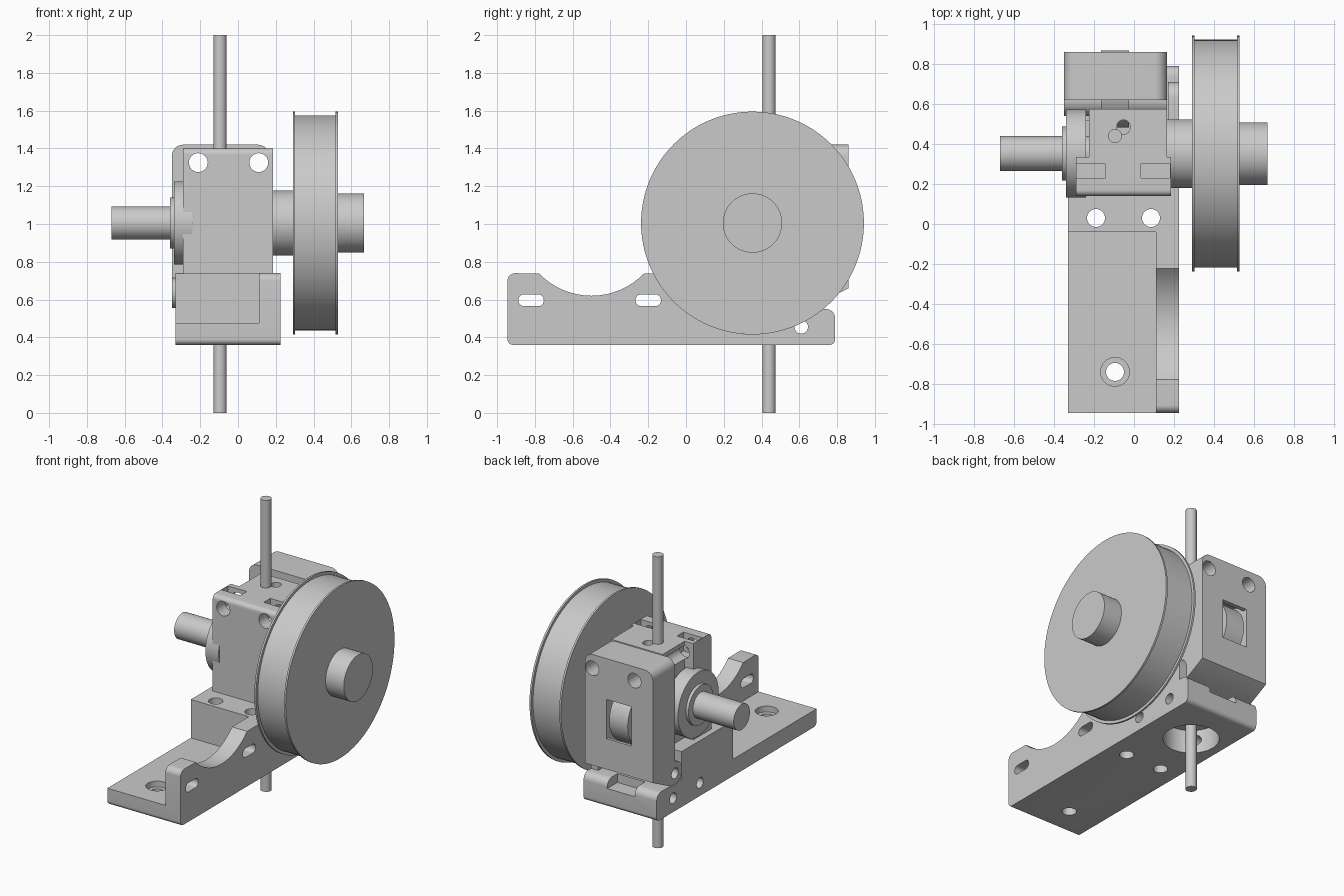
import bpy
import bmesh
from math import atan2, cos, sin, tan, pi, radians, remainder
from mathutils import Vector

if "Cube" in bpy.data.objects:
    bpy.data.objects.remove(bpy.data.objects["Cube"])

grey = bpy.data.materials.new("plain grey")
grey.use_nodes = True
GREY = (0.59, 0.59, 0.59, 1)
grey.diffuse_color = GREY
grey.node_tree.nodes["Principled BSDF"].inputs["Base Color"].default_value = GREY


def fillet(corners, steps=8):
    """Outline from (u, v) or (u, v, radius) corners."""
    out = []
    n = len(corners)
    for i, c in enumerate(corners):
        p = Vector(c[:2])
        if len(c) < 3:
            out.append(p)
            continue
        a = (Vector(corners[i - 1][:2]) - p).normalized()
        b = (Vector(corners[(i + 1) % n][:2]) - p).normalized()
        half = a.angle(b) / 2
        centre = p + (a + b).normalized() * c[2] / sin(half)
        start = p + a * c[2] / tan(half) - centre
        end = p + b * c[2] / tan(half) - centre
        first = atan2(start.y, start.x)
        sweep = remainder(atan2(end.y, end.x) - first, 2 * pi)
        for k in range(steps + 1):
            t = first + sweep * k / steps
            out.append(centre + c[2] * Vector((cos(t), sin(t))))
    return out


def prism(name, corners, axis, lo, hi):
    """Extrude an outline along an axis; outline uses the other two axes in order."""
    place = {"x": lambda p, t: (t, p[0], p[1]),
             "y": lambda p, t: (p[0], t, p[1]),
             "z": lambda p, t: (p[0], p[1], t)}[axis]
    bm = bmesh.new()
    pts = fillet(corners)
    rings = [[bm.verts.new(place(p, t)) for p in pts] for t in (lo, hi)]
    for ring in rings:
        bm.faces.new(ring)
    for i in range(len(pts)):
        j = (i + 1) % len(pts)
        bm.faces.new((rings[0][i], rings[0][j], rings[1][j], rings[1][i]))
    bmesh.ops.recalc_face_normals(bm, faces=bm.faces)
    mesh = bpy.data.meshes.new(name)
    bm.to_mesh(mesh)
    bm.free()
    mesh.materials.append(grey)
    ob = bpy.data.objects.new(name, mesh)
    bpy.context.collection.objects.link(ob)
    return ob


def disc(name, u, v, r, axis, lo, hi, sides=48):
    pts = [(u + r * cos(2 * pi * k / sides), v + r * sin(2 * pi * k / sides))
           for k in range(sides)]
    return prism(name, pts, axis, lo, hi)


def box(name, x0, x1, y0, y1, z0, z1):
    return prism(name, [(x0, y0), (x1, y0), (x1, y1), (x0, y1)], "z", z0, z1)


def combine(target, tool, operation="DIFFERENCE"):
    tool.hide_render = True
    mod = target.modifiers.new("shape", "BOOLEAN")
    mod.operation = operation
    mod.solver = "EXACT"
    mod.object = tool
    bpy.ops.object.select_all(action="DESELECT")
    bpy.context.view_layer.objects.active = target
    target.select_set(True)
    bpy.ops.object.modifier_apply(modifier=mod.name)
    bpy.data.objects.remove(tool)


AXLE = (0.352, 1.005)
HINGE = (0.62, 0.635)
ROD = (-0.095, 0.44)
parts = []

# Base with curved side wall and rear step
groove = [(-0.5 + 0.386 * sin(a), 1.006 - 0.386 * cos(a))
          for a in (radians(-46 + 92 * k / 16) for k in range(17))]
base = prism("base", [(-0.945, 0.36, 0.03), (-0.945, 0.74, 0.04)] + groove +
             [(0.52, 0.74), (0.52, 0.55), (0.79, 0.55, 0.05), (0.79, 0.36, 0.03)],
             "x", -0.33, 0.225)
combine(base, prism("hinge_ear", [(0.45, 0.5), (0.45, 0.74), (0.71, 0.74, 0.08), (0.71, 0.5)],
                    "x", 0.17, 0.225), "UNION")
combine(base, box("slab_cut", -0.5, 0.11, -1.1, -0.04, 0.475, 0.9))
combine(base, box("rear_notch", -0.165, 0.045, 0.68, 0.9, 0.49, 0.7))
combine(base, disc("nozzle_recess", *ROD, 0.175, "z", 0.3, 0.52))
for x in (-0.19, 0.085):
    combine(base, disc("mount_hole", x, 0.03, 0.045, "z", 0.2, 0.9, 32))
combine(base, disc("slab_hole", -0.095, -0.74, 0.045, "z", 0.2, 0.9, 32))
combine(base, disc("slab_counterbore", -0.095, -0.74, 0.072, "z", 0.435, 0.9, 32))
for y, z in ((0.32, 0.45), (0.61, 0.455), HINGE):
    combine(base, disc("cross_hole", y, z, 0.036, "x", -0.5, 0.5, 32))
for y in (-0.82, -0.2):
    combine(base, prism("wall_slot", [(y - 0.067, 0.565, 0.029), (y + 0.067, 0.565, 0.029),
                                      (y + 0.067, 0.627, 0.029), (y - 0.067, 0.627, 0.029)],
                        "x", 0.1, 0.3))
parts.append(base)

# Main body, narrower at the back
body = prism("drive_body", [(0.14, 0.735), (0.14, 1.4, 0.03), (0.575, 1.4), (0.575, 0.735)],
             "x", -0.29, 0.185)
combine(body, box("left_relief", -0.4, -0.225, 0.335, 0.7, 0.6, 1.5))
combine(body, box("right_relief", 0.165, 0.3, 0.335, 0.7, 0.6, 1.5))
combine(body, box("idler_opening", -0.19, 0, 0.43, 0.7, 0.8, 1.21))
for x0, hole_x in ((-0.287, -0.21), (0.035, 0.11)):
    combine(body, box("nut_slot", x0, x0 + 0.145, 0.23, 0.3, 1.27, 1.5))
    combine(body, disc("screw_hole", hole_x, 1.325, 0.05, "y", 0, 0.8, 32))
combine(body, prism("feed_hole", [(-0.085, 0.45, 0.03), (-0.02, 0.45, 0.03),
                                  (-0.02, 0.52, 0.03), (-0.085, 0.52, 0.03)], "z", 1.15, 1.5))
parts.append(body)

# Hinged pressure lever with a window for the roller
lever = prism("pressure_lever", [(0.62, 1.42), (0.86, 1.42), (0.86, 0.66), (0.66, 0.56),
                                 (0.62, 0.56)], "x", -0.35, 0.165)
combine(lever, prism("lever_outline", [(-0.35, 0.4), (-0.35, 1.42, 0.06), (0.165, 1.42, 0.06),
                                       (0.165, 0.4)], "y", 0.4, 1), "INTERSECT")
combine(lever, disc("hinge_knuckle", *HINGE, 0.079, "x", -0.35, 0.165), "UNION")
combine(lever, disc("hinge_hole", *HINGE, 0.036, "x", -0.5, 0.5, 32))
combine(lever, box("roller_window", -0.19, 0, 0.5, 1, 0.87, 1.14))
combine(lever, disc("roller_clearance", 0.675, 1.0, 0.21, "x", -0.19, 0))
for x in (-0.21, 0.11):
    combine(lever, disc("screw_hole", x, 1.325, 0.05, "y", 0.4, 1, 32))
parts.append(lever)

# Roller and filament
parts.append(disc("pressure_roller", 0.675, 1.0, 0.193, "x", -0.165, -0.025, 64))
parts.append(disc("filament_rod", *ROD, 0.035, "z", 0, 2, 32))

# Drive shaft, bearing, pulley and knob
for name, r, lo, hi in (("drive_shaft", 0.088, -0.67, 0.25),
                        ("bearing_inner_ring", 0.135, -0.36, -0.28),
                        ("bearing_outer_ring", 0.22, -0.34, -0.24),
                        ("pulley_boss", 0.172, 0.15, 0.3),
                        ("pulley_rim", 0.57, 0.295, 0.52),
                        ("pulley_inner_flange", 0.59, 0.29, 0.303),
                        ("pulley_outer_flange", 0.59, 0.516, 0.529),
                        ("pulley_knob", 0.157, 0.52, 0.667)):
    parts.append(disc(name, *AXLE, r, "x", lo, hi, 96))

# Smooth round walls, crisp edges
bpy.ops.object.select_all(action="DESELECT")
for ob in parts:
    ob.select_set(True)
bpy.context.view_layer.objects.active = base
bpy.ops.object.shade_smooth_by_angle(angle=radians(30))
